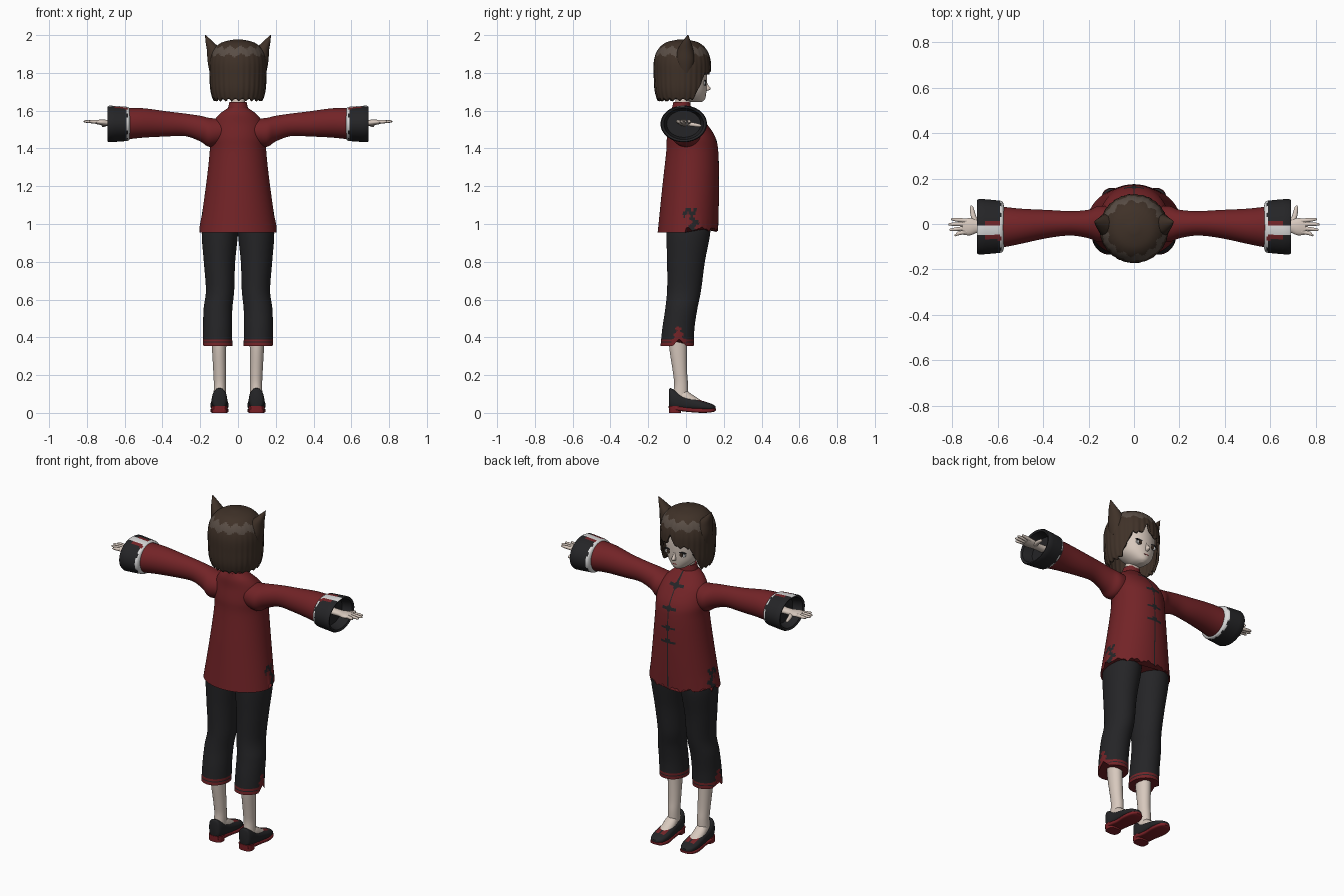
import bpy, bmesh, math, random
from mathutils import Vector

random.seed(4)
if "Cube" in bpy.data.objects:
    bpy.data.objects.remove(bpy.data.objects["Cube"], do_unlink=True)


def material(name, r, g, b):
    mat = bpy.data.materials.new(name)
    mat.use_nodes = True
    mat.diffuse_color = (r, g, b, 1)
    mat.node_tree.nodes["Principled BSDF"].inputs["Base Color"].default_value = (r, g, b, 1)
    return mat


RED = material("jacket red", .17, .017, .02)
BLACK = material("black cloth", .018, .018, .02)
SKIN = material("pale skin", .68, .58, .51)
HAIR = material("brown hair", .05, .031, .021)
SHEEN = material("hair sheen", .1, .075, .06)
WHITE = material("white trim", .7, .7, .7)
SOLE = material("sole red", .2, .015, .02)


def smooth_sections(sections, steps):
    """Catmull-Rom interpolation of section rows."""
    if steps < 2:
        return sections
    rows, last = [], len(sections) - 1
    for i in range(last):
        quad = [sections[max(0, min(last, i + k))] for k in (-1, 0, 1, 2)]
        for s in range(steps):
            t = s / steps
            rows.append([b + t * (c - a + t * (2*a - 5*b + 4*c - d + t * (3*b - a - 3*c + d))) / 2
                         for a, b, c, d in zip(*quad)])
    rows.append(sections[-1])
    return rows


def finish(name, rings, mats, rule=None, mirror=False, caps=(0, -1)):
    """Skin a stack of rings, colour the faces by rule and shade the result."""
    bm = bmesh.new()
    loops = [[bm.verts.new(p) for p in ring] for ring in rings]
    n = len(loops[0])
    for low, high in zip(loops, loops[1:]):
        for i in range(n):
            j = (i + 1) % n
            bm.faces.new((low[i], low[j], high[j], high[i]))
    for end in caps:
        bm.faces.new(loops[end])
    bmesh.ops.recalc_face_normals(bm, faces=bm.faces)
    bm.normal_update()
    if rule:
        for f in bm.faces:
            f.material_index = rule(f.calc_center_median(), f.normal)
    mesh = bpy.data.meshes.new(name)
    bm.to_mesh(mesh)
    bm.free()
    for mat in mats:
        mesh.materials.append(mat)
    obj = bpy.data.objects.new(name, mesh)
    bpy.context.collection.objects.link(obj)
    bpy.ops.object.select_all(action='DESELECT')
    obj.select_set(True)
    bpy.context.view_layer.objects.active = obj
    bpy.ops.object.shade_smooth_by_angle(angle=math.radians(45))
    if mirror:
        obj.modifiers.new("mirror", 'MIRROR')
    return obj


def loft(name, axis, sections, mats, n=32, steps=5, power=2, tweak=None, **options):
    """Sections are (position, centre a, centre b, radius a, radius b) along an axis."""
    place = {'x': lambda p, a, b: (p, a, b), 'y': lambda p, a, b: (a, p, b),
             'z': lambda p, a, b: (a, b, p)}[axis]

    def bulge(v):
        return math.copysign(abs(v) ** (2 / power), v)

    rings = []
    for p, ca, cb, ra, rb in smooth_sections(sections, steps):
        ring = []
        for i in range(n):
            ang = math.tau * (i + .5) / n
            co = Vector(place(p, ca + ra * bulge(math.cos(ang)), cb + rb * bulge(math.sin(ang))))
            ring.append(tweak(co) if tweak else co)
        rings.append(ring)
    return finish(name, rings, mats, **options)


# Jacket with front fastening, worn patches and ragged front hem
def ragged_hem(co):
    if co.z < 1.05 and co.y > 0:
        ang = math.atan2(co.x, co.y)
        wave = abs(math.sin(ang * 7)) * .6 + abs(math.sin(ang * 17 + 1)) * .4
        co.z += .03 * wave * (1.05 - co.z) / .1
    return co


def jacket_colour(c, normal):
    if c.y > .03 and normal.y > .1:
        if abs(c.x) < .005:
            return 1
        for z in (1.55, 1.44, 1.33, 1.25):
            dz = abs(c.z - z)
            if (dz < .007 and abs(c.x) < .045) or abs(c.x) + dz < .022:
                return 1
    if abs(c.x) > .13:
        upper = abs(c.z - 1.065 - .01 * math.sin(c.y * 150)) < .016 and -.015 < c.y < .055
        lower = c.z < 1.03 and abs(c.y - .04 - .012 * math.sin(c.z * 120)) < .018
        return int(upper or lower)
    return 0


loft("jacket", 'z', [(.955, 0, .01, .205, .16), (1.2, 0, .025, .17, .15),
                     (1.38, 0, .033, .15, .138), (1.46, 0, .027, .15, .128),
                     (1.53, 0, .01, .135, .1), (1.58, 0, -.012, .1, .073),
                     (1.615, 0, -.025, .052, .05)],
     [RED, BLACK], n=160, steps=16, tweak=ragged_hem, rule=jacket_colour)
loft("collar", 'z', [(1.6, 0, -.025, .056, .053), (1.645, 0, -.022, .046, .045)],
     [RED], steps=1)

# Sleeves
loft("sleeves", 'x', [(.07, 0, 1.49, .07, .065), (.15, 0, 1.485, .08, .077),
                      (.2, 0, 1.505, .063, .068), (.28, .003, 1.525, .054, .06),
                      (.38, 0, 1.53, .062, .067), (.5, -.01, 1.535, .078, .078),
                      (.59, -.014, 1.53, .092, .083)], [RED], mirror=True)


# Wide cuffs with white edging and a patterned band on top
def cuff_colour(c, normal):
    if c.x < .588 + .005 * math.sin(c.y * 130):
        return 1
    if normal.z > .5 and c.z > 1.57:
        if abs(c.y + .028) < .017:
            return 1
        if abs(c.y + .028) < .042 and c.x < .655:
            return 2
    return 0


cuff = [(x, -.012, 1.53, r, r * .79) for x, r in
        ((.572, .09), (.576, .108), (.582, .113), (.59, .115), (.6, .116), (.62, .118),
         (.655, .121), (.682, .123), (.69, .118), (.685, .105), (.63, .09))]
loft("cuffs", 'x', cuff, [BLACK, WHITE, RED], n=72, steps=1, rule=cuff_colour, mirror=True)

# Hands
loft("palms", 'x', [(.62, -.01, 1.535, .026, .018), (.68, -.01, 1.535, .026, .016),
                    (.72, -.012, 1.538, .038, .015), (.755, -.012, 1.54, .035, .01)],
     [SKIN], n=20, mirror=True)
fingers = (("little", -.042, .79), ("ring", -.022, .812), ("middle", -.001, .817), ("index", .018, .805))
for label, y, tip in fingers:
    loft(label + "_fingers", 'x', [(.735, y * .8, 1.54, .01, .01), (.775, y, 1.542, .009, .009),
                                   (tip - .006, y * 1.15, 1.543, .006, .006),
                                   (tip, y * 1.2, 1.543, .002, .002)],
         [SKIN], n=10, steps=3, mirror=True)
loft("thumbs", 'y', [(0, .695, 1.532, .014, .012), (.04, .708, 1.526, .012, .011),
                     (.072, .714, 1.521, .008, .008), (.082, .716, 1.52, .002, .002)],
     [SKIN], n=12, steps=3, mirror=True)


# Cropped trousers with red hem stripes and a side notch
def side_notch(co):
    if co.x > .14 and co.z < .46:
        co.z += max(0, .035 - abs(co.y + .035)) * (.46 - co.z) / .1
    return co


def trouser_colour(c, normal):
    stripes = c.z < .37 or .375 < c.z < .388
    notch = c.x > .13 and abs(c.y + .04) < (.47 - c.z) * .4 + .008 * math.sin(c.z * 200) and c.z < .46
    return int(stripes or notch)


loft("trouser_legs", 'z', [(.355, .108, -.047, .078, .088), (.45, .108, -.04, .077, .085),
                           (.55, .106, -.025, .076, .085), (.65, .095, -.01, .075, .09),
                           (.8, .098, 0, .083, .1), (.95, .096, .012, .096, .116),
                           (1.05, .09, .015, .09, .115)],
     [BLACK, RED], n=80, steps=16, tweak=side_notch, rule=trouser_colour, mirror=True)

# Lower legs and feet
loft("lower_legs", 'z', [(.08, .097, -.03, .033, .042), (.15, .096, -.026, .032, .037),
                         (.22, .097, -.032, .034, .038), (.35, .1, -.042, .038, .047),
                         (.45, .1, -.04, .04, .048)], [SKIN], mirror=True)
loft("insteps", 'y', [(-.06, .098, .075, .03, .04), (-.01, .098, .08, .034, .045),
                      (.03, .098, .065, .036, .034), (.09, .098, .045, .03, .015)],
     [SKIN], mirror=True)


# Shoes with a low opening and red vamp panel
def shoe_colour(c, normal):
    return int(normal.z > .6 and .055 < c.y < .105 and .006 < abs(c.x - .098) < .03)


loft("shoes", 'y', [(-.09, .098, .08, .018, .045), (-.082, .098, .076, .034, .055),
                    (-.055, .098, .066, .041, .052), (-.01, .098, .053, .042, .039),
                    (.04, .098, .045, .046, .033), (.09, .098, .037, .048, .026),
                    (.135, .098, .03, .038, .018), (.156, .098, .026, .014, .01)],
     [BLACK, RED], n=48, power=2.5, rule=shoe_colour, mirror=True)
loft("soles", 'y', [(-.09, .098, .025, .03, .012), (-.05, .098, .024, .043, .012),
                    (.02, .098, .016, .042, .012), (.09, .098, .012, .049, .012),
                    (.14, .098, .014, .038, .01), (.158, .098, .018, .014, .006)],
     [SOLE], power=4, mirror=True)
loft("heels", 'z', [(0, .098, -.058, .04, .032), (.036, .098, -.058, .042, .034)],
     [SOLE], steps=1, power=3, mirror=True)

# Neck, head and face
loft("neck", 'z', [(1.58, 0, -.02, .04, .04), (1.72, 0, -.01, .036, .04)], [SKIN], steps=1)
loft("head", 'z', [(1.645, 0, .055, .015, .025), (1.66, 0, .04, .045, .06),
                   (1.7, 0, .02, .085, .088), (1.75, 0, .004, .106, .106),
                   (1.81, 0, 0, .115, .11), (1.87, 0, -.01, .11, .108),
                   (1.93, 0, -.02, .07, .07)], [SKIN], n=48)
loft("nose", 'z', [(1.702, 0, .1, .008, .006), (1.715, 0, .112, .011, .019),
                   (1.735, 0, .106, .008, .012), (1.765, 0, .1, .005, .006)], [SKIN], n=16)


def face_plate(name, x, y, z, width, height, mat, mirror=True):
    loft(name, 'y', [(y - .008, x, z, width, height), (y, x, z, width, height)],
         [mat], n=24, steps=1, mirror=mirror)


face_plate("eye_whites", .044, .103, 1.745, .023, .013, WHITE)
face_plate("irises", .042, .106, 1.746, .011, .013, HAIR)
face_plate("eyelashes", .046, .106, 1.759, .025, .004, BLACK)
face_plate("mouth", 0, .106, 1.683, .016, .003, RED, mirror=False)


# Bobbed hair: every column of the shell ends at its own ragged length
def hair_end(ang):
    turn = abs(math.degrees(ang))
    zigzag = .014 * abs(math.sin(ang * 11 + .4))
    if turn < 38:
        part = max(0, 1 - abs(math.degrees(ang) - 5) / 13)
        return 1.79 + zigzag + .06 * part
    if turn < 66:
        return 1.79 - (turn - 38) * .005 + zigzag * .5
    return 1.648 + zigzag


profile = smooth_sections([(1.63, .122), (1.7, .144), (1.78, .15), (1.86, .15),
                           (1.92, .131), (1.96, .088), (1.977, .02)], 8)


def hair_radius(z):
    for (za, ra), (zb, rb) in zip(profile, profile[1:]):
        if z <= zb:
            return ra + (rb - ra) * (z - za) / (zb - za)
    return profile[-1][1]


def hair_colour(c, normal):
    ang = math.atan2(c.x, c.y + .02)
    low = 1.893 + .008 * math.sin(ang * 13)
    return int(low < c.z < low + .042)


columns, levels, rings = 180, 40, []
for k in range(levels + 1):
    t = 1 - (1 - k / levels) ** 1.4
    ring = []
    for i in range(columns):
        ang = math.tau * (i + .5) / columns - math.pi
        z = hair_end(ang) + (1.977 - hair_end(ang)) * t
        r = hair_radius(z) * (1 + .012 * math.sin(ang * 30) * (1 - t))
        ring.append((r * math.sin(ang), r * math.cos(ang) - .02, z))
    rings.append(ring)
hair = finish("hair", rings, [HAIR, SHEEN], rule=hair_colour, caps=(-1,))
shell = hair.modifiers.new("thickness", 'SOLIDIFY')
shell.thickness = .012
shell.offset = -1

# Pointed animal ears
loft("ears", 'z', [(1.8, .128, -.005, .022, .03), (1.86, .123, -.005, .038, .05),
                   (1.92, .127, -.003, .038, .042), (1.96, .149, .002, .022, .025),
                   (2, .173, .01, .002, .003)], [HAIR], n=24, mirror=True)
